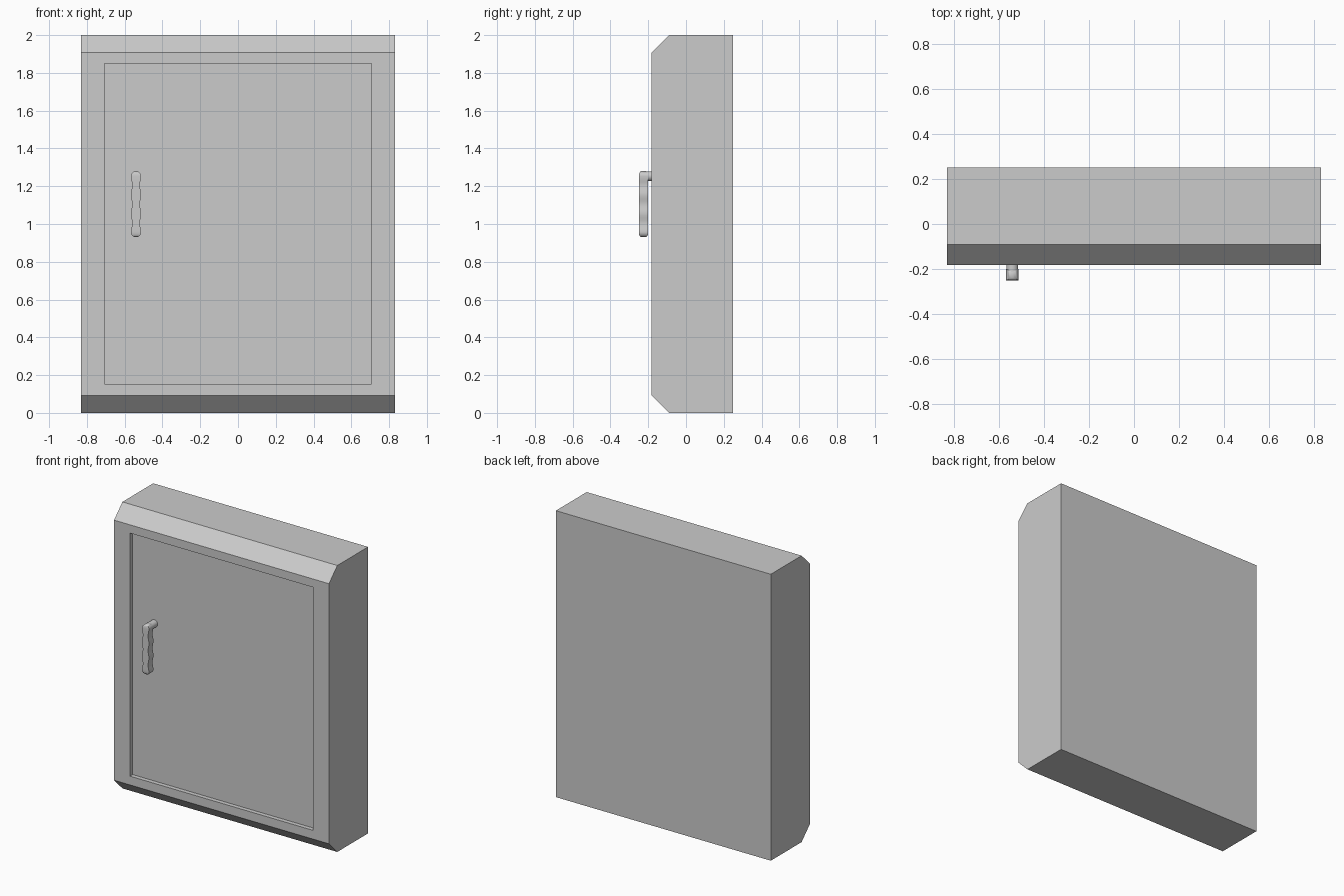
import bpy, bmesh, math

if "Cube" in bpy.data.objects:
    bpy.data.objects.remove(bpy.data.objects["Cube"])

FRONT, BACK, W, H, C = -0.182, 0.25, 0.83, 2.0, 0.092


def finish(bm, name):
    bmesh.ops.recalc_face_normals(bm, faces=bm.faces[:])
    me = bpy.data.meshes.new(name)
    bm.to_mesh(me)
    bm.free()
    ob = bpy.data.objects.new(name, me)
    bpy.context.collection.objects.link(ob)
    return ob


def smooth(ob, angle):
    bpy.ops.object.select_all(action='DESELECT')
    ob.select_set(True)
    bpy.context.view_layer.objects.active = ob
    bpy.ops.object.shade_smooth_by_angle(angle=math.radians(angle))


# Cabinet: chamfered side profile extruded across x
bm = bmesh.new()
profile = [(BACK, 0), (FRONT + C, 0), (FRONT, C), (FRONT, H - C), (FRONT + C, H), (BACK, H)]
side = bm.faces.new([bm.verts.new((-W, y, z)) for y, z in profile])
ext = bmesh.ops.extrude_face_region(bm, geom=[side], use_keep_orig=True)
bmesh.ops.translate(bm, vec=(2 * W, 0, 0),
                    verts=[v for v in ext['geom'] if isinstance(v, bmesh.types.BMVert)])
bmesh.ops.recalc_face_normals(bm, faces=bm.faces[:])

# Recessed door panel, inset from the front face and pushed back
door = min(bm.faces, key=lambda f: f.calc_center_median().y)
bmesh.ops.inset_region(bm, faces=[door], thickness=0.1)
for v, (sx, sz) in ((v, (math.copysign(1, v.co.x), v.co.z > 1)) for v in door.verts):
    v.co = (sx * 0.707, FRONT, 1.85 if sz else 0.153)
ext = bmesh.ops.extrude_discrete_faces(bm, faces=[door])
bmesh.ops.translate(bm, vec=(0, 0.03, 0), verts=ext['faces'][0].verts[:])
finish(bm, "cabinet_body")

# Grip: rectangular sections lofted along z, wavy sides and rounded ends
X, Z0, Z1, R = -0.54, 0.93, 1.28, 0.027
zs = sorted({round(R * (1 - math.cos(math.radians(a))), 5) for a in (10, 30, 50, 70, 90)})
mid = [0.97 + 0.0125 * i for i in range(22)]
levels = [Z0 + d for d in zs] + [z for z in mid if Z0 + R < z < Z1 - R] + [Z1 - d for d in reversed(zs)]
bm = bmesh.new()
rings = []
for z in levels:
    e = min(z - Z0, Z1 - z)
    if e <= R:
        t = math.sqrt(max(0, 1 - (1 - e / R) ** 2))
        w, d = R * t, 0.011 + 0.014 * t
    else:
        w, d = 0.0235 - 0.0035 * math.cos(math.tau * (z - 1.205) / 0.1), 0.025
    rings.append([bm.verts.new((X + a * w, -0.225 + b * d, z))
                  for a, b in ((-1, -1), (1, -1), (1, 1), (-1, 1))])
for r, s in zip(rings, rings[1:]):
    for i in range(4):
        j = (i + 1) % 4
        bm.faces.new((r[i], r[j], s[j], s[i]))
bm.faces.new(rings[0])
bm.faces.new(rings[-1])
smooth(finish(bm, "handle_grip"), 40)

# Stem: short round bar from the grip into the door
bpy.ops.mesh.primitive_cylinder_add(vertices=24, radius=0.026, depth=0.085,
                                    location=(X, -0.1875, 1.253), rotation=(math.pi / 2, 0, 0))
stem = bpy.context.object
stem.name = "handle_stem"
smooth(stem, 40)
